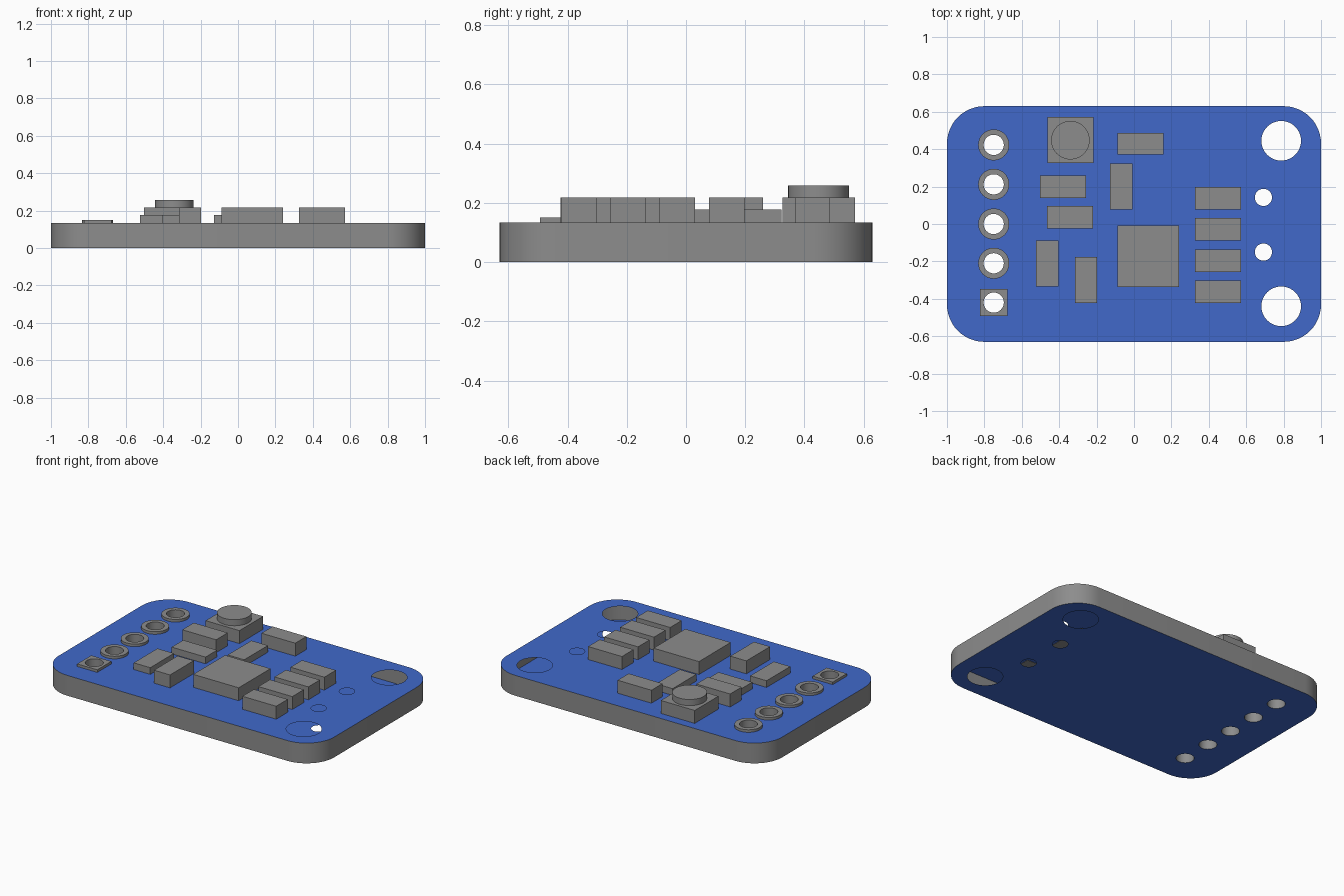
import bpy
import bmesh
from math import cos, sin, pi, radians

cube = bpy.data.objects.get("Cube")
if cube:
    bpy.data.objects.remove(cube, do_unlink=True)


def make_material(name, rgb):
    mat = bpy.data.materials.new(name)
    mat.use_nodes = True
    mat.diffuse_color = (*rgb, 1)
    mat.node_tree.nodes["Principled BSDF"].inputs["Base Color"].default_value = (*rgb, 1)
    return mat


BLUE = make_material("board blue", (0.052, 0.141, 0.59))
GREY = make_material("part grey", (0.265, 0.265, 0.265))

BOARD_TOP = 0.133
PAD_TOP = 0.15
PIN_X, PIN_R = -0.75, 0.054
PIN_YS = [-0.42, -0.21, 0, 0.212, 0.423]


# Outlines
def circle(x, y, r, n=40):
    return [(x + r * cos(2 * pi * i / n), y + r * sin(2 * pi * i / n)) for i in range(n)]


def rounded_rect(hx, hy, r, steps=12):
    pts = []
    for k, (sx, sy) in enumerate([(1, 1), (-1, 1), (-1, -1), (1, -1)]):
        for i in range(steps + 1):
            a = (k + i / steps) * pi / 2
            pts.append((sx * (hx - r) + r * cos(a), sy * (hy - r) + r * sin(a)))
    return pts


def rectangle(x0, x1, y0, y1):
    return [(x0, y0), (x1, y0), (x1, y1), (x0, y1)]


# Mesh helpers
def add_loop(bm, pts, z):
    return [bm.verts.new((x, y, z)) for x, y in pts]


def add_wall(bm, low, high, inward=False):
    n = len(low)
    for i in range(n):
        j = (i + 1) % n
        quad = [low[i], low[j], high[j], high[i]]
        bm.faces.new(quad[::-1] if inward else quad)


def add_cap(bm, loops, up=True):
    edges = []
    for vs in loops:
        for i, v in enumerate(vs):
            pair = (v, vs[(i + 1) % len(vs)])
            edges.append(bm.edges.get(pair) or bm.edges.new(pair))
    result = bmesh.ops.triangle_fill(bm, use_beauty=True, edges=edges, normal=(0, 0, 1))
    for f in result["geom"]:
        if isinstance(f, bmesh.types.BMFace):
            f.normal_update()
            if (f.normal.z > 0) != up:
                f.normal_flip()


def finish(bm, name, materials, rule=None):
    bm.normal_update()
    if rule:
        for f in bm.faces:
            f.material_index = rule(f)
    mesh = bpy.data.meshes.new(name)
    bm.to_mesh(mesh)
    bm.free()
    for mat in materials:
        mesh.materials.append(mat)
    obj = bpy.data.objects.new(name, mesh)
    bpy.context.collection.objects.link(obj)
    bpy.ops.object.select_all(action='DESELECT')
    obj.select_set(True)
    bpy.context.view_layer.objects.active = obj
    bpy.ops.object.shade_smooth_by_angle(angle=radians(30))
    return obj


def prism(name, pts, z0, z1):
    bm = bmesh.new()
    low, high = add_loop(bm, pts, z0), add_loop(bm, pts, z1)
    add_wall(bm, low, high)
    bm.faces.new(high)
    bm.faces.new(low[::-1])
    return finish(bm, name, [GREY])


# Circuit board: hollow shell, blue skins pierced by holes, grey rim
holes = [circle(PIN_X, y, PIN_R) for y in PIN_YS]
holes += [circle(0.787, y, 0.106) for y in (-0.44, 0.445)]
holes += [circle(0.692, y, 0.046) for y in (-0.15, 0.142)]
bm = bmesh.new()
outline = rounded_rect(1, 0.63, 0.2)
low, high = add_loop(bm, outline, 0), add_loop(bm, outline, BOARD_TOP)
add_wall(bm, low, high)
add_cap(bm, [low] + [add_loop(bm, h, 0) for h in holes], up=False)
add_cap(bm, [high] + [add_loop(bm, h, BOARD_TOP) for h in holes], up=True)
finish(bm, "circuit_board", [BLUE, GREY], lambda f: 0 if abs(f.normal.z) > 0.5 else 1)

# Plated pin holes: a raised pad with a barrel through the board
for i, y in enumerate(PIN_YS):
    if i == 0:
        outer = rectangle(PIN_X - 0.073, PIN_X + 0.073, y - 0.073, y + 0.073)
    else:
        outer = circle(PIN_X, y, 0.083)
    bore = circle(PIN_X, y, PIN_R)
    bm = bmesh.new()
    foot, rim = add_loop(bm, outer, BOARD_TOP - 0.002), add_loop(bm, outer, PAD_TOP)
    bore_low, bore_high = add_loop(bm, bore, 0), add_loop(bm, bore, PAD_TOP)
    add_wall(bm, foot, rim)
    add_wall(bm, bore_low, bore_high, inward=True)
    add_cap(bm, [rim, bore_high])
    finish(bm, f"pin_pad_{i + 1}", [GREY])

# Surface components: centre x, centre y, width, depth
LONG, SHORT = 0.246, 0.12
TALL, FLAT = 0.218, 0.177


def component(name, x, y, w, d, top):
    prism(name, rectangle(x - w / 2, x + w / 2, y - d / 2, y + d / 2), BOARD_TOP - 0.002, top)


for i in range(4):
    component(f"capacitor_{i + 1}", 0.45, -0.362 + i * 0.1665, LONG, SHORT, TALL)
component("main_chip", 0.076, -0.172, 0.33, 0.33, TALL)
component("back_capacitor", 0.034, 0.428, LONG, 0.115, TALL)
component("side_capacitor", -0.38, 0.2, LONG, SHORT, TALL)
component("front_capacitor", -0.256, -0.3, 0.117, LONG, TALL)
component("middle_resistor", -0.342, 0.036, LONG, SHORT, FLAT)
component("front_resistor", -0.463, -0.212, SHORT, LONG, FLAT)
component("centre_resistor", -0.069, 0.2, SHORT, LONG, FLAT)

# Push button
component("button_base", -0.34, 0.448, 0.246, 0.246, TALL)
prism("button_cap", circle(-0.34, 0.448, 0.103, 48), TALL - 0.002, 0.258)
